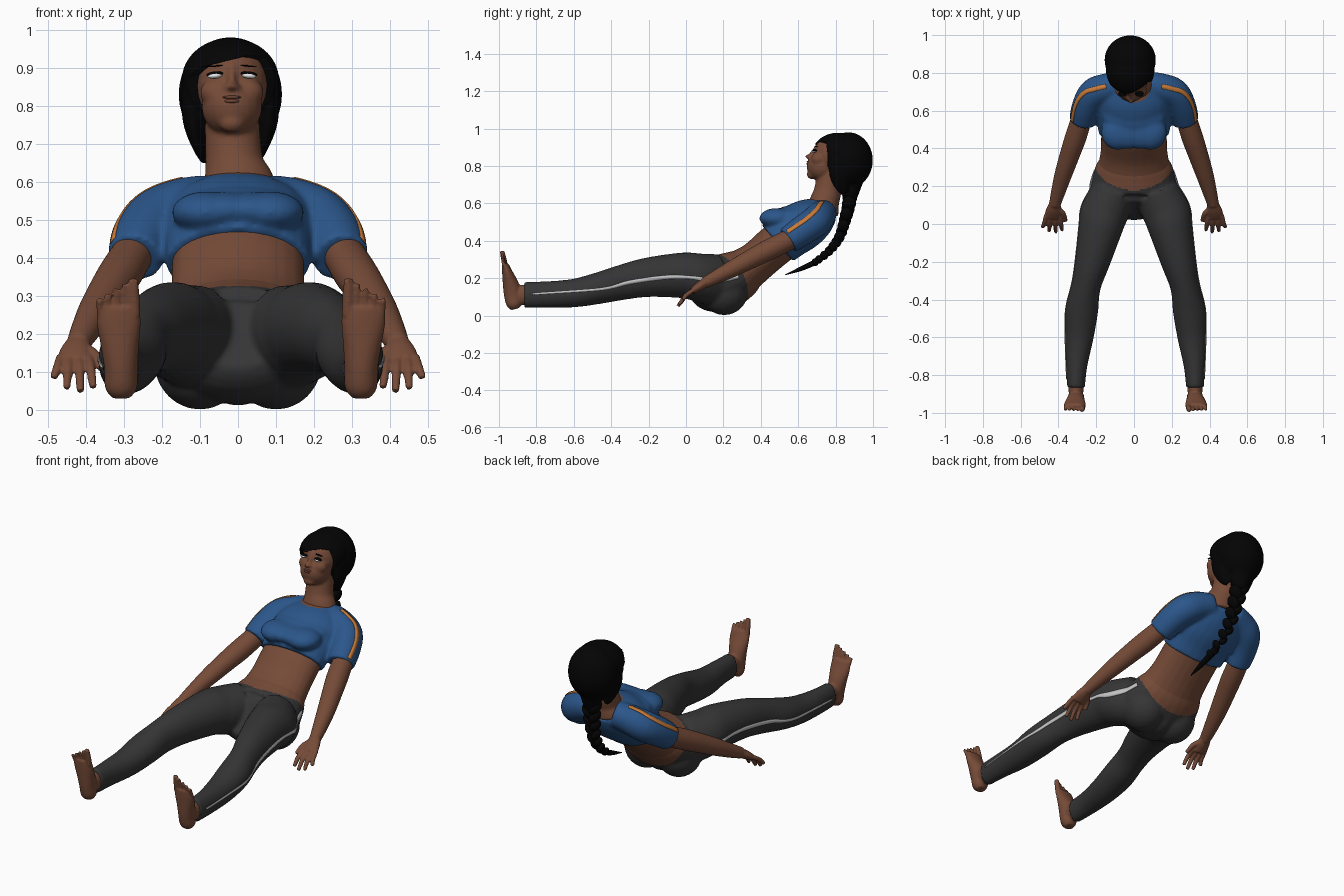
import bpy, bmesh, math
from mathutils import Vector, Matrix

if "Cube" in bpy.data.objects:
    bpy.data.objects.remove(bpy.data.objects["Cube"])


def material(name, r, g, b):
    m = bpy.data.materials.new(name)
    m.use_nodes = True
    m.diffuse_color = (r, g, b, 1)
    bsdf = next(n for n in m.node_tree.nodes if n.type == 'BSDF_PRINCIPLED')
    bsdf.inputs["Base Color"].default_value = (r, g, b, 1)
    bsdf.inputs["Roughness"].default_value = 0.8
    return m


SKIN = material("brown skin", .18, .07, .039)
BLUE = material("blue shirt", .024, .093, .255)
GREY = material("charcoal leggings", .036, .036, .036)
BLACK = material("black hair", .0012, .0012, .0012)
ORANGE = material("orange stripe", .6, .2, .04)
PALE = material("pale stripe", .55, .55, .55)
WHITE = material("eye white", .9, .9, .9)
LIP = material("lip brown", .15, .055, .033)


def catmull(pts, steps=4):
    """Smooth list of rows through the control rows."""
    n, out = len(pts), []
    for i in range(n - 1):
        p0, p1, p2, p3 = (pts[max(0, min(n - 1, i + k))] for k in (-1, 0, 1, 2))
        for s in range(steps):
            t = s / steps
            out.append([.5 * (2 * b + (c - a) * t + (2 * a - 5 * b + 4 * c - d) * t * t
                              + (3 * b - a - 3 * c + d) * t ** 3)
                        for a, b, c, d in zip(p0, p1, p2, p3)])
    return out + [list(pts[-1])]


def tangent(pos, i):
    return (pos[min(i + 1, len(pos) - 1)] - pos[max(i - 1, 0)]).normalized()


def loft(bm, rows, seg=24):
    """Closed tube through rows of x, y, z, side radius, depth radius."""
    rows = catmull(rows)
    pos = [Vector(r[:3]) for r in rows]
    rings = []
    for i, r in enumerate(rows):
        t = tangent(pos, i)
        side = (Vector((1, 0, 0)) - t * t.x).normalized()
        up = t.cross(side)
        rings.append([bm.verts.new(pos[i] + side * r[3] * math.cos(a) + up * r[4] * math.sin(a))
                      for a in (math.tau * k / seg for k in range(seg))])
    for a, b in zip(rings, rings[1:]):
        for k in range(seg):
            bm.faces.new((a[k], a[k - 1], b[k - 1], b[k]))
    bm.faces.new(rings[0])
    bm.faces.new(rings[-1])


def blob(bm, c, r, tilt=0, seg=20):
    """Ellipsoid, tilted about the y axis."""
    mat = Matrix.Translation(c) @ Matrix.Rotation(tilt, 4, 'Y') @ Matrix.Diagonal((*r, 1))
    bmesh.ops.create_uvsphere(bm, u_segments=seg, v_segments=seg // 2 + 2, radius=1, matrix=mat)


def bake(ob):
    """Replace the mesh by its modified result."""
    dg = bpy.context.evaluated_depsgraph_get()
    ob.data = bpy.data.meshes.new_from_object(ob.evaluated_get(dg))
    ob.modifiers.clear()


def finish(name, bm, mats, voxel=0, smooth=4):
    """Turn the parts into one object, fused into one skin if voxel is set."""
    bmesh.ops.recalc_face_normals(bm, faces=bm.faces)
    me = bpy.data.meshes.new(name)
    bm.to_mesh(me)
    bm.free()
    ob = bpy.data.objects.new(name, me)
    bpy.context.collection.objects.link(ob)
    if voxel:
        mod = ob.modifiers.new("fuse", 'REMESH')
        mod.mode, mod.voxel_size = 'VOXEL', voxel
        mod = ob.modifiers.new("soften", 'SMOOTH')
        mod.factor, mod.iterations = .5, smooth
        bake(ob)
    ob.data.materials.clear()
    for m in mats:
        ob.data.materials.append(m)
    for p in ob.data.polygons:
        p.use_smooth = True
        p.material_index = 0
    return ob


def ribbon(name, ob, rows, mat):
    """Thin stripe laid on a garment along rows of x, y, z, half width."""
    rows = catmull(rows, 8)
    hits = [ob.closest_point_on_mesh(Vector(r[:3]))[1:3] for r in rows]
    pos = [h[0] for h in hits]
    bm = bmesh.new()
    strips = []
    for i, (p, n) in enumerate(hits):
        side = tangent(pos, i).cross(n).normalized()
        strip = []
        for k in (-1, 0, 1):
            _, q, qn, _ = ob.closest_point_on_mesh(p + side * rows[i][3] * k)
            strip.append(bm.verts.new(q + qn * .003))
        strips.append(strip)
    for a, b in zip(strips, strips[1:]):
        for k in (0, 1):
            f = bm.faces.new((a[k], a[k + 1], b[k + 1], b[k]))
            f.normal_update()
            if f.normal.x * f.calc_center_median().x < 0:
                f.normal_flip()
    bmesh.ops.solidify(bm, geom=bm.faces[:], thickness=.004)
    finish(name, bm, [mat])


# Leggings: hips, seat and both legs, with a dipped waistband
bm = bmesh.new()
loft(bm, [(0, .07, .2, .11, .1), (0, .12, .175, .2, .145), (0, .19, .175, .235, .155),
          (0, .265, .21, .217, .141), (0, .31, .24, .199, .126), (0, .35, .27, .172, .102)])
blob(bm, (0, .2, .13), (.1, .12, .118))
for s in (1, -1):
    blob(bm, (s * .1, .205, .13), (.122, .128, .128))
    loft(bm, [(s * x + .008, y, z, w, d) for x, y, z, w, d in (
        (.12, .15, .19, .12, .14), (.165, .06, .205, .128, .128), (.185, -.02, .215, .117, .122),
        (.228, -.2, .205, .093, .106), (.262, -.33, .18, .078, .095), (.285, -.46, .148, .087, .085),
        (.298, -.6, .12, .076, .076), (.312, -.75, .112, .057, .071), (.315, -.865, .11, .047, .07))])
leggings = finish("leggings", bm, [GREY, SKIN], .009, 6)
for p in leggings.data.polygons:
    if p.center.y * .85 + p.center.z * .53 > .325 + .06 * (p.center.x / .22) ** 2:
        p.material_index = 1

# Pale stripes down the outer legs
for s, side in ((1, "left"), (-1, "right")):
    rows = []
    for y, z, half in ((-.82, .115, .004), (-.45, .142, .006), (-.3, .178, .01), (-.1, .205, .01),
                       (.04, .202, .008), (.12, .188, .014), (.2, .195, .015), (.28, .21, .012)):
        hit = leggings.ray_cast(Vector((s * .7, y, z)), Vector((-s, 0, 0)))[1]
        rows.append((*hit, half))
    ribbon(side + "_leg_stripe", leggings, rows, PALE)

# Bare midriff
bm = bmesh.new()
loft(bm, [(0, .2, .18, .19, .12), (0, .265, .21, .2, .13), (0, .375, .287, .178, .11),
          (0, .49, .385, .174, .112), (0, .6, .46, .17, .11)])
finish("midriff", bm, [SKIN], .009)

# Cropped shirt: chest, bust and sleeves
bm = bmesh.new()
loft(bm, [(0, .49, .385, .19, .127), (0, .55, .435, .195, .132), (0, .63, .485, .2, .132),
          (0, .7, .53, .18, .112), (0, .755, .575, .115, .075)])
blob(bm, (0, .575, .53), (.17, .11, .06))
for s in (1, -1):
    blob(bm, (s * .035, .49, .525), (.1, .095, .049))
    blob(bm, (s * .085, .485, .52), (.09, .094, .055))
    loft(bm, [(s * x, y, z, r, r) for x, y, z, r in (
        (.07, .74, .55, .07), (.14, .72, .533, .079), (.21, .69, .5, .084),
        (.25, .62, .453, .08), (.272, .545, .4, .073))])
shirt = finish("shirt", bm, [BLUE, SKIN], .008, 14)
for p in shirt.data.polygons:
    if math.hypot(p.center.x / .088, (p.center.y - .725) / .08) < 1 and p.center.z > .57:
        p.material_index = 1

# Orange stripes from shoulder to sleeve hem
for s, side in ((1, "left"), (-1, "right")):
    ribbon(side + "_sleeve_stripe", shirt, [(s * x, y, z, .012) for x, y, z in (
        (.15, .73, .62), (.21, .715, .6), (.265, .695, .565), (.315, .635, .515),
        (.335, .54, .45))], ORANGE)

# Arms with hands
for s, side in ((1, "left"), (-1, "right")):
    bm = bmesh.new()
    loft(bm, [(s * x, y, z, r, r) for x, y, z, r in (
        (.268, .59, .425, .054), (.305, .47, .365, .057), (.332, .39, .325, .054),
        (.372, .27, .262, .047), (.404, .16, .205, .037), (.42, .1, .175, .03))])
    loft(bm, [(s * x, y, z, w, d) for x, y, z, w, d in (
        (.418, .11, .18, .03, .026), (.425, .07, .155, .042, .024), (.43, .035, .13, .046, .018))])
    for x0, x1, y1, z1 in ((.393, .38, -.032, .06), (.418, .414, -.043, .05),
                           (.444, .45, -.038, .058), (.466, .485, -.015, .085)):
        loft(bm, [(s * x0, .045, .14, .012, .012), (s * (x0 + x1) / 2, 0, .108, .0125, .0125),
                  (s * x1, y1, z1, .01, .01)], 10)
    loft(bm, [(s * .41, .085, .165, .018, .018), (s * .375, .055, .145, .014, .014),
              (s * .36, .015, .11, .01, .01)], 10)
    finish(side + "_arm", bm, [SKIN], .005, 3)

# Upright bare feet with toes
for s, side in ((1, "left"), (-1, "right")):
    cx = s * .315 + .008
    bm = bmesh.new()
    loft(bm, [(cx, -.8, .11, .042, .05), (cx, -.87, .11, .04, .055), (cx, -.92, .11, .036, .05)])
    loft(bm, [(cx + s * x, y, z, w, d) for x, y, z, w, d in (
        (0, -.912, .035, .025, .022), (0, -.918, .06, .042, .042), (0, -.925, .11, .044, .048),
        (.003, -.938, .17, .05, .042), (.006, -.957, .235, .058, .027), (.006, -.967, .275, .052, .018))])
    for k in range(5):
        x = cx + s * (-.036 + k * .0225)
        r, top = (.015 if k == 0 else .0095), .345 - .013 * k
        loft(bm, [(x, -.964, .25, r, r), (x + s * .002, -.974, (.26 + top) / 2, r, r),
                  (x + s * .004, -.984, top, r * .85, r * .85)], 10)
    finish(side + "_foot", bm, [SKIN], .005, 3)

# Head and neck
HX = -.016
bm = bmesh.new()
loft(bm, [(0, .73, .54, .12, .085), (0, .738, .6, .096, .08), (-.01, .755, .655, .076, .074),
          (HX, .775, .76, .072, .07)])
blob(bm, (HX, .8, .855), (.1, .12, .115))
blob(bm, (HX, .728, .798), (.08, .083, .08))
blob(bm, (HX, .672, .754), (.034, .026, .025))
blob(bm, (HX, .655, .85), (.013, .02, .011))
loft(bm, [(HX, .7, .905, .01, .012), (HX, .68, .875, .01, .012), (HX, .66, .852, .012, .012)], 12)
for s in (1, -1):
    blob(bm, (HX + s * .04, .707, .835), (.044, .038, .038))
    blob(bm, (HX + s * .013, .663, .848), (.01, .014, .008))
finish("head", bm, [SKIN], .006, 10)

# Lips
bm = bmesh.new()
blob(bm, (HX, .657, .822), (.025, .012, .005))
blob(bm, (HX, .655, .812), (.021, .012, .006))
finish("lips", bm, [LIP])

# Eyes, dark lids and brows
for s, side in ((1, "left"), (-1, "right")):
    x = HX + s * .045
    for name, mat, c, r in (("eye", WHITE, (x, .686, .879), (.019, .013, .008)),
                            ("lid", BLACK, (x, .688, .883), (.022, .0125, .007)),
                            ("brow", BLACK, (x, .695, .904), (.022, .008, .002))):
        bm = bmesh.new()
        blob(bm, c, r, s * .1)
        finish(side + "_" + name, bm, [mat])

# Hair cap with side locks
bm = bmesh.new()
blob(bm, (-.02, .868, .83), (.136, .131, .15), 0, 32)
blob(bm, (-.02, .815, .868), (.128, .14, .11), 0, 32)
for s in (1, -1):
    loft(bm, [(-.02 + s * .1, .82, .84, .03, .06), (-.02 + s * .1, .82, .76, .025, .055),
              (-.02 + s * .085, .83, .7, .018, .04), (-.02 + s * .065, .85, .655, .012, .02)])
loft(bm, [(-.02, .88, .74, .09, .08), (-.015, .88, .67, .052, .05), (-.01, .87, .63, .042, .042)])
hair = finish("hair", bm, [BLACK], .007)

# Face opening carved under a slanted fringe
bm = bmesh.new()
profile = [(.55, .927), (.715, .925), (.75, .905), (.757, .84), (.757, .6), (.55, .6)]
ends = [[bm.verts.new((x, y, z + .25 * x)) for y, z in profile] for x in (-.2, .2)]
for end in ends:
    bm.faces.new(end)
for k in range(len(profile)):
    bm.faces.new((ends[0][k], ends[0][k - 1], ends[1][k - 1], ends[1][k]))
cutter = finish("face_cutter", bm, [BLACK])
cutter.hide_render = True
mod = hair.modifiers.new("face opening", 'BOOLEAN')
mod.operation, mod.object = 'DIFFERENCE', cutter
bake(hair)
bpy.data.objects.remove(cutter)

# Braid of alternating strands with a loose tail
path = catmull([(-.02, .88, .68), (-.01, .872, .6), (0, .85, .51), (.01, .82, .42),
                (.02, .765, .345), (.03, .69, .285)], 3)
bm = bmesh.new()
for i, p in enumerate(path):
    s, r = (1 if i % 2 else -1), .053 - .0019 * i
    blob(bm, (p[0] + s * r * .4, p[1], p[2]), (r * .62, r * .8, r * .95), s * .6, 14)
loft(bm, [(*path[-3], .018, .018), (*path[-1], .02, .016), (.037, .61, .248, .015, .012),
          (.04, .53, .218, .003, .002)], 10)
finish("braid", bm, [BLACK])
